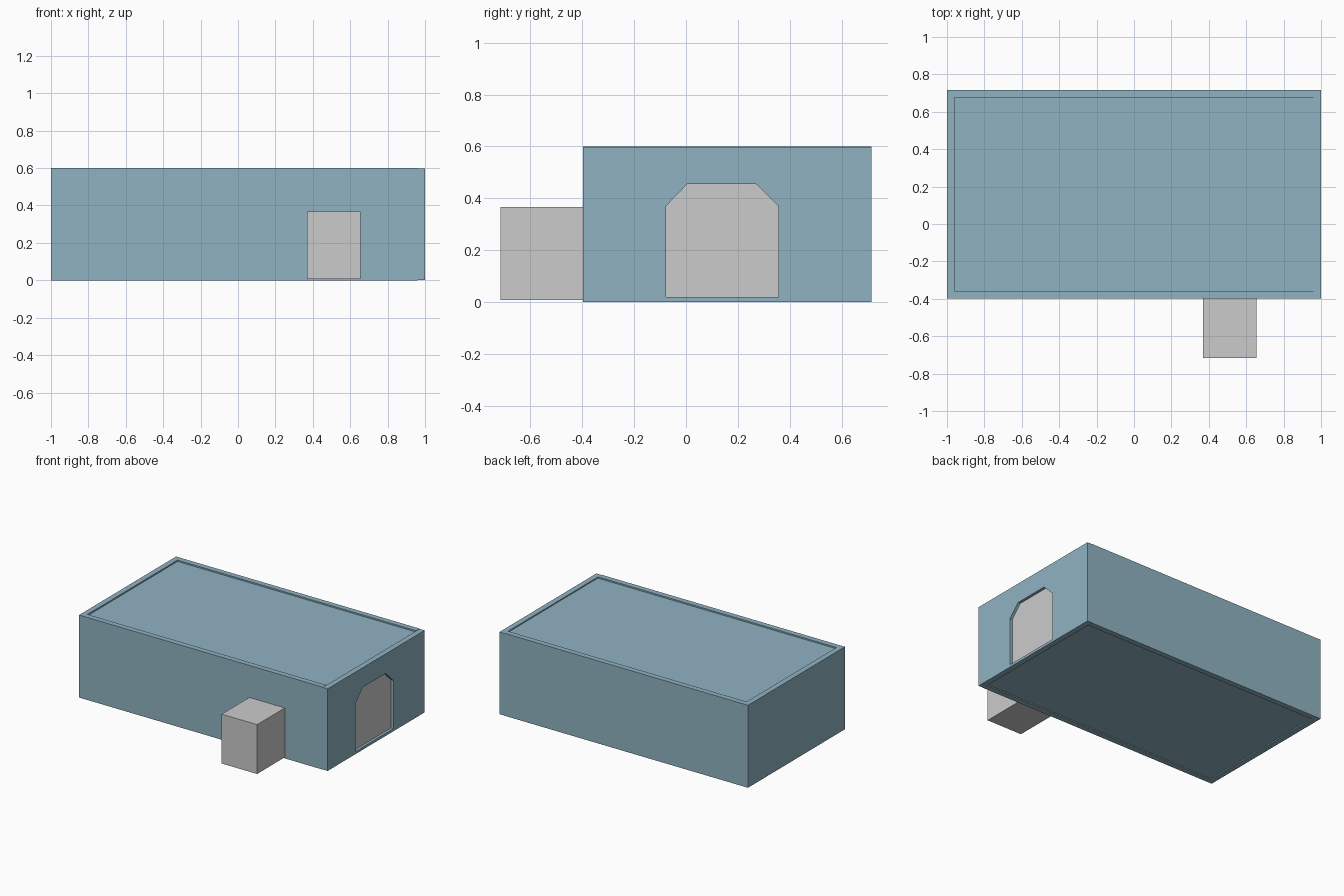
import bpy, bmesh

if "Cube" in bpy.data.objects:
    bpy.data.objects.remove(bpy.data.objects["Cube"])

blue = bpy.data.materials.new("wall_blue")
blue.diffuse_color = (0.28, 0.45, 0.54, 1)
blue.use_nodes = True
blue.node_tree.nodes["Principled BSDF"].inputs["Base Color"].default_value = blue.diffuse_color


def finish(name, bm, mat=None):
    bmesh.ops.recalc_face_normals(bm, faces=bm.faces)
    me = bpy.data.meshes.new(name)
    bm.to_mesh(me)
    bm.free()
    ob = bpy.data.objects.new(name, me)
    bpy.context.collection.objects.link(ob)
    if mat:
        me.materials.append(mat)
    return ob


def box(name, lo, hi, mat=None):
    bm = bmesh.new()
    bmesh.ops.create_cube(bm, size=1)
    for v in bm.verts:
        v.co = [lo[i] if v.co[i] < 0 else hi[i] for i in range(3)]
    return finish(name, bm, mat)


def slab_x(name, profile, x0, x1, mat=None):
    """Extrude a (y, z) outline along x."""
    bm = bmesh.new()
    face = bm.faces.new([bm.verts.new((x0, y, z)) for y, z in profile])
    ext = bmesh.ops.extrude_face_region(bm, geom=[face])
    for v in ext["geom"]:
        if isinstance(v, bmesh.types.BMVert):
            v.co.x = x1
    return finish(name, bm, mat)


T = 0.04                 # wall thickness
Y0, Y1, H = -0.398, 0.716, 0.60

# Outer walls
box("front_wall", (-1, Y0, 0), (1 - T, Y0 + T, H), blue)
box("back_wall", (-1, Y1 - T, 0), (1 - T, Y1, H), blue)
box("left_wall", (-1, Y0 + T, 0), (-1 + T, Y1 - T, H), blue)

# Right wall with a door opening
door = [(-0.077, 0.02), (0.357, 0.02), (0.357, 0.37),
        (0.27, 0.455), (0.005, 0.455), (-0.077, 0.37)]
right = box("right_wall", (1 - T, Y0, 0.001), (1, Y1, H - 0.002), blue)
cutter = slab_x("door_cutter", door, 0.9, 1.1)
cutter.hide_render = True
cutter.hide_viewport = True
cut = right.modifiers.new("opening", "BOOLEAN")
cut.operation = "DIFFERENCE"
cut.solver = "EXACT"
cut.object = cutter

# Door set back in its opening
slab_x("door_panel", door, 1 - T, 1 - T / 2)

# Roof and floor, slightly sunk between the walls
for name, z0, z1 in (("roof", H - 0.04, H - 0.01), ("floor", 0.008, 0.035)):
    box(name, (-1 + T, Y0 + T, z0), (1 - T, Y1 - T, z1), blue)

# Small annex on the front
box("front_annex", (0.37, -0.716, 0.008), (0.655, Y0, 0.367))
